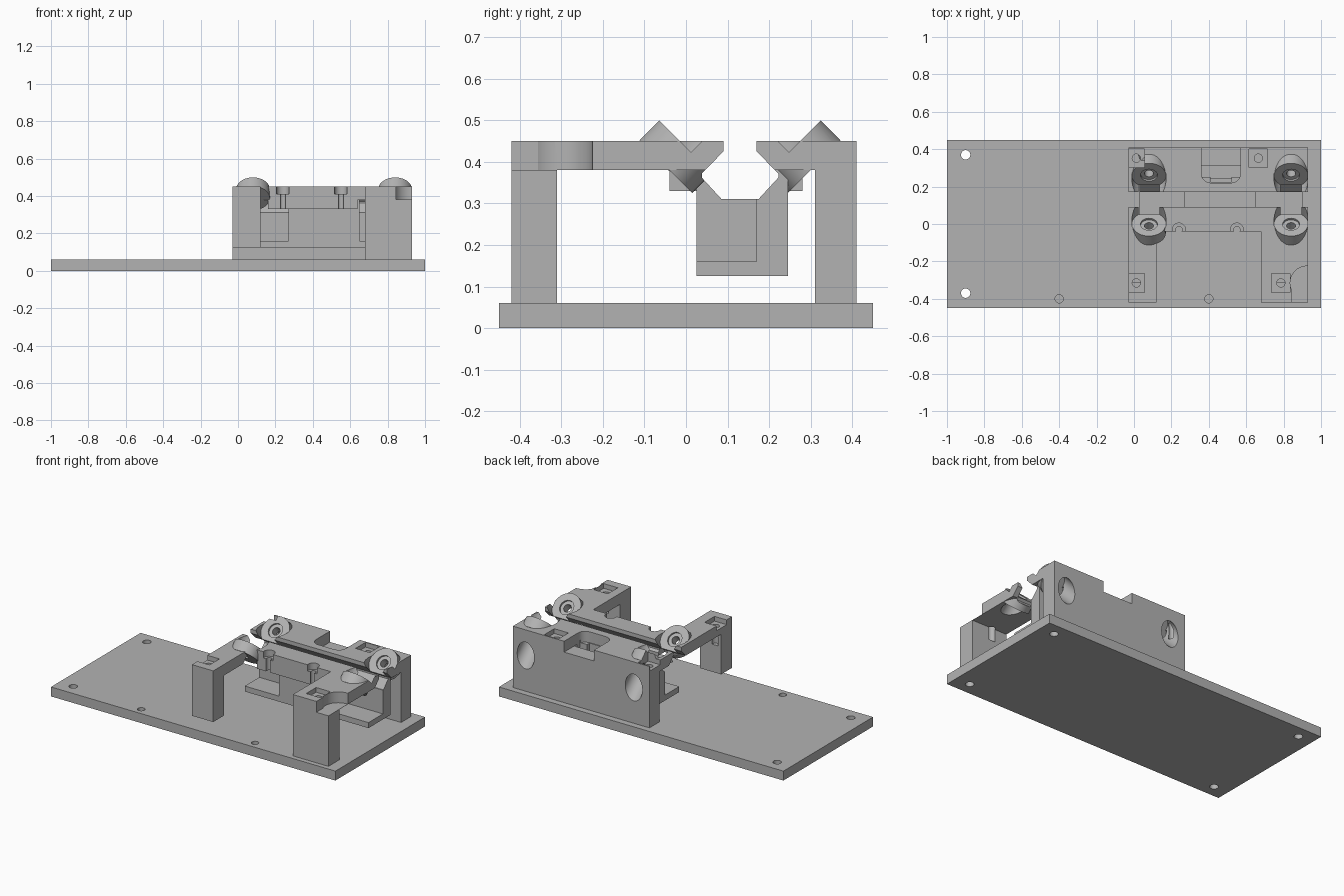
import bpy, bmesh
from mathutils import Vector

cube = bpy.data.objects.get("Cube")
if cube:
    bpy.data.objects.remove(cube, do_unlink=True)

grey = bpy.data.materials.new("plain grey")
grey.use_nodes = True
grey.diffuse_color = (0.45, 0.45, 0.45, 1)
grey.node_tree.nodes["Principled BSDF"].inputs["Base Color"].default_value = grey.diffuse_color


def finish(name, bm):
    bmesh.ops.recalc_face_normals(bm, faces=bm.faces)
    mesh = bpy.data.meshes.new(name)
    bm.to_mesh(mesh)
    bm.free()
    mesh.materials.append(grey)
    ob = bpy.data.objects.new(name, mesh)
    bpy.context.collection.objects.link(ob)
    return ob


def prism(name, profile, x0, x1):
    """Extrude a (y, z) profile along x."""
    bm = bmesh.new()
    face = bm.faces.new([bm.verts.new((x0, y, z)) for y, z in profile])
    ext = bmesh.ops.extrude_face_region(bm, geom=[face])
    verts = [v for v in ext["geom"] if isinstance(v, bmesh.types.BMVert)]
    bmesh.ops.translate(bm, vec=(x1 - x0, 0, 0), verts=verts)
    return finish(name, bm)


def box(name, x0, x1, y0, y1, z0, z1):
    return prism(name, [(y0, z0), (y1, z0), (y1, z1), (y0, z1)], x0, x1)


def rod(name, start, direction, length, radius):
    bm = bmesh.new()
    bmesh.ops.create_cone(bm, cap_ends=True, segments=40, radius1=radius,
                          radius2=radius, depth=length)
    d = Vector(direction).normalized()
    bmesh.ops.rotate(bm, verts=bm.verts, matrix=d.to_track_quat('Z', 'Y').to_matrix())
    bmesh.ops.translate(bm, verts=bm.verts, vec=Vector(start) + d * length / 2)
    return finish(name, bm)


def combine(target, tool, operation):
    mod = target.modifiers.new("combine", 'BOOLEAN')
    mod.operation, mod.solver, mod.object = operation, 'EXACT', tool
    bpy.context.view_layer.objects.active = target
    bpy.ops.object.modifier_apply(modifier=mod.name)
    bpy.data.objects.remove(tool, do_unlink=True)


def add(target, tool):
    combine(target, tool, 'UNION')


def cut(target, tool):
    combine(target, tool, 'DIFFERENCE')


UP = (0, 0, 1)
MID = 0.13               # centre line of the channel
LEFT, RIGHT = -0.03, 0.93

# Base plate: through holes at the corners, blind holes near the front edge
base = box("base_plate", -1, 1, -0.45, 0.45, 0, 0.06)
for x in (-0.9, 0.9):
    for y in (-0.37, 0.37):
        cut(base, rod("hole", (x, y, -0.02), UP, 0.1, 0.025))
for x in (-0.4, 0.4):
    cut(base, rod("hole", (x, -0.4, 0.03), UP, 0.1, 0.022))

# Frame: back wall, top plates, arms and legs
frame = box("clamp_frame", LEFT, RIGHT, 0.31, 0.41, 0.06, 0.45)
for dims in (
    (LEFT, RIGHT, 0.17, 0.35, 0.38, 0.45),      # rear top plate
    (LEFT, RIGHT, -0.04, 0.09, 0.38, 0.45),     # front jaw beam
    (LEFT, 0.12, -0.42, 0.05, 0.38, 0.45),      # left arm
    (0.68, RIGHT, -0.42, 0.05, 0.38, 0.45),     # right arm
    (LEFT, 0.12, -0.42, -0.31, 0.125, 0.42),    # left leg
    (0.68, RIGHT, -0.42, -0.31, 0.06, 0.42),    # right leg
    (0.16, 0.64, -0.04, 0.05, 0.33, 0.42),      # front beam rib
    (0.16, 0.64, 0.21, 0.28, 0.33, 0.42),       # rear beam rib
    (0.27, 0.65, 0.025, 0.245, 0.125, 0.42),    # centre block
    (0.03, 0.9, 0.17, 0.245, 0.125, 0.42),      # hanging wall
    (0.03, 0.9, 0.025, 0.2, 0.125, 0.16),       # tray floor
):
    add(frame, box("part", *dims))

# Slanted bosses, mirrored about the channel
THICK, R = 0.067, 0.09
sites = [(x, s) for x in (0.08, 0.84) for s in (-1, 1)]


def boss_rod(x, s, offset, length, radius):
    """Rod on a boss axis; offset is measured up from the boss face."""
    d = Vector((0, -s, 1)).normalized()
    face = Vector((x, MID + s * 0.131, 0.436))
    return rod("boss", face + d * offset, d, length, radius)


for x, s in sites:
    add(frame, boss_rod(x, s, -THICK, THICK, R))

# Channel between the jaws
half = [(0.04, 0.5), (0.04, 0.425), (0.092, 0.372), (0.092, 0.362), (0.045, 0.311)]
channel = [(MID - a, z) for a, z in half] + [(MID + a, z) for a, z in reversed(half)]
cut(frame, prism("channel", channel, -0.1, 1))

# Boss clearance, recess, screw hole and counterbore
for x, s in sites:
    cut(frame, boss_rod(x, s, 0, 0.15, R + 0.002))
    cut(frame, boss_rod(x, s, -0.012, 0.05, 0.045))
    cut(frame, boss_rod(x, s, -0.1, 0.15, 0.024))
    cut(frame, boss_rod(x, s, -THICK - 0.28, 0.28, 0.06))

# Screw slots in the front beam
for x in (0.24, 0.55):
    cut(frame, rod("slot", (x, -0.03, 0.3), UP, 0.2, 0.017))
    cut(frame, rod("slot", (x, -0.03, 0.41), UP, 0.1, 0.035))

# Square nut pockets with pilot holes
for x0, x1, y in ((-0.05, 0.055, -0.315), (0.735, 0.835, -0.315),
                  (-0.05, 0.055, 0.352), (0.615, 0.715, 0.352)):
    cut(frame, box("pocket", x0, x1, y - 0.05, y + 0.05, 0.42, 0.5))
    cx = max(x0, LEFT) / 2 + x1 / 2
    cut(frame, rod("pilot", (cx, y, 0.3), UP, 0.2, 0.022))

# Corner relief on the right arm
cut(frame, rod("relief", (0.925, -0.315, 0.381), UP, 0.2, 0.09))
cut(frame, box("relief", 0.845, 1, -0.5, -0.315, 0.381, 0.5))

# Rounded notch in the rear plate
notch = box("notch", 0.36, 0.57, 0.22, 0.5, 0.381, 0.5)
bm = bmesh.new()
bm.from_mesh(notch.data)
corners = [e for e in bm.edges if all(v.co.y < 0.23 for v in e.verts)
           and abs(e.verts[0].co.z - e.verts[1].co.z) > 0.05]
bmesh.ops.bevel(bm, geom=corners, offset=0.05, segments=6, profile=0.5, affect='EDGES')
bm.to_mesh(notch.data)
bm.free()
cut(frame, notch)
cut(frame, box("notch", 0.41, 0.52, 0.225, 0.309, 0.3, 0.4))
cut(frame, box("notch", 0.36, 0.57, 0.25, 0.309, 0.3, 0.4))

# Smooth round surfaces, crisp edges
for ob in (base, frame):
    bpy.ops.object.select_all(action='DESELECT')
    ob.select_set(True)
    bpy.context.view_layer.objects.active = ob
    bpy.ops.object.shade_smooth_by_angle(angle=0.5)
